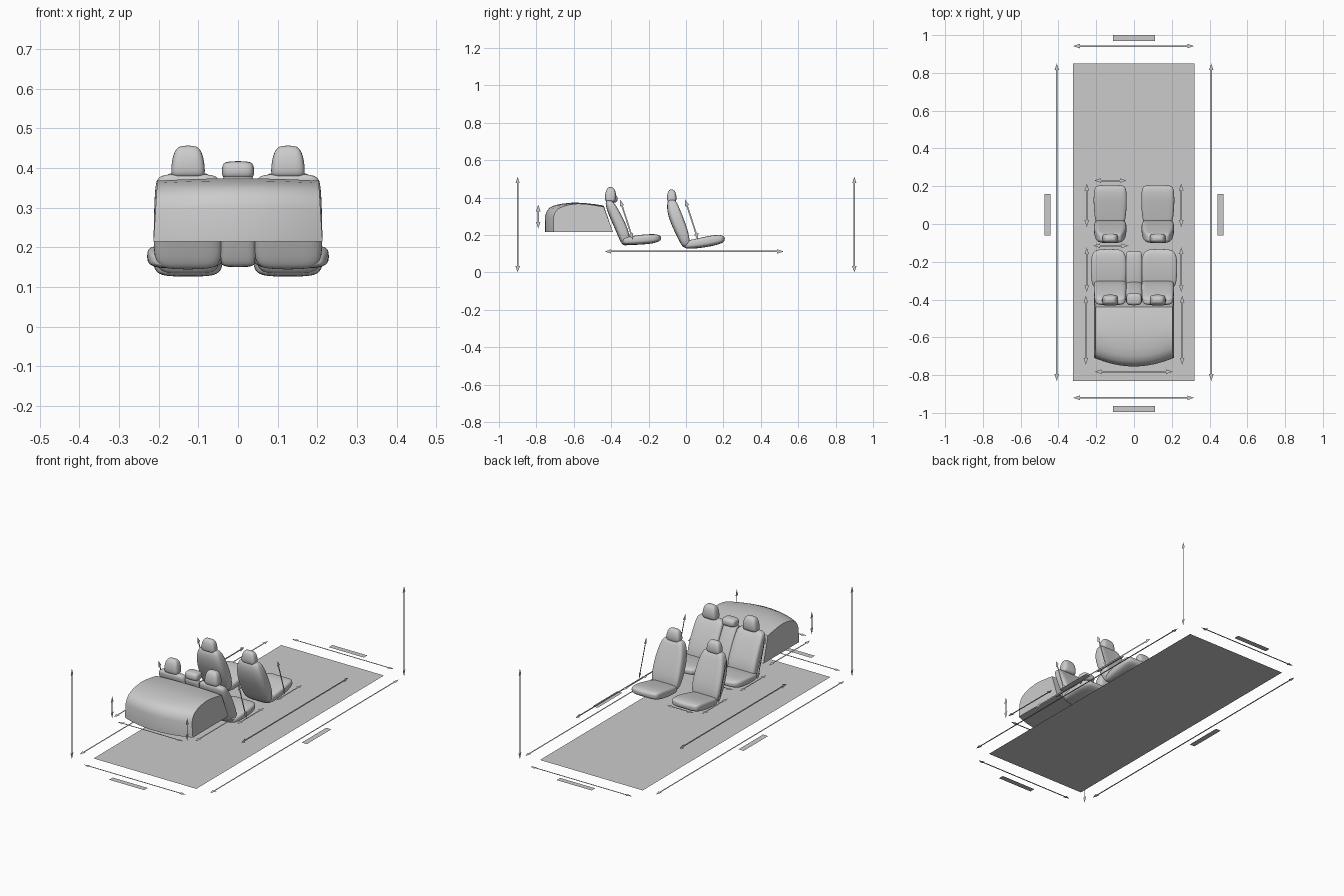
import bpy, bmesh
from math import cos, sin, pi, copysign, radians
from mathutils import Vector


def make_object(name, bm, smooth=None, mirror=False, subdiv=0):
    bmesh.ops.recalc_face_normals(bm, faces=bm.faces)
    me = bpy.data.meshes.new(name)
    bm.to_mesh(me)
    bm.free()
    ob = bpy.data.objects.new(name, me)
    bpy.context.collection.objects.link(ob)
    if mirror:
        ob.modifiers.new("mirror", 'MIRROR').use_mirror_merge = False
    if subdiv:
        m = ob.modifiers.new("subdivision", 'SUBSURF')
        m.levels = m.render_levels = subdiv
    if smooth:
        bpy.ops.object.select_all(action='DESELECT')
        ob.select_set(True)
        bpy.context.view_layer.objects.active = ob
        bpy.ops.object.shade_smooth_by_angle(angle=radians(smooth))
    return ob


def bridge(bm, rings):
    for r, s in zip(rings, rings[1:]):
        for i in range(len(r)):
            j = (i + 1) % len(r)
            bm.faces.new((r[i], r[j], s[j], s[i]))
    bm.faces.new(rings[0])
    bm.faces.new(rings[-1])


def loft(name, axis, cx, sections, bolster=0.0, mirror=True, n=20):
    """Padded shape: rounded sections (position, centre, half width, half depth)."""
    bm = bmesh.new()
    rings = []
    for pos, mid, hx, hd in sections:
        ring = []
        for k in range(n):
            a = 2 * pi * (k + 0.5) / n
            u = copysign(abs(cos(a)) ** 0.5, cos(a))
            v = copysign(abs(sin(a)) ** 0.6, sin(a))
            o = mid + hd * v
            if v > 0:
                o += bolster * (u * u - 0.6) * min(1, hd / 0.025)
            x = cx + hx * u
            ring.append(bm.verts.new((x, o, pos) if axis == 'z' else (x, pos, o)))
        rings.append(ring)
    bridge(bm, rings)
    return make_object(name, bm, 60, mirror, 2)


# Front seats
loft("front_seat_cushion", 'y', 0.126, [
    (-0.012, 0.148, 0.06, 0.012), (0.0, 0.148, 0.078, 0.024), (0.07, 0.158, 0.087, 0.029),
    (0.14, 0.171, 0.089, 0.031), (0.19, 0.179, 0.085, 0.025), (0.208, 0.18, 0.07, 0.012)], 0.006)
loft("front_seat_back", 'z', 0.126, [
    (0.132, 0.0, 0.06, 0.012), (0.15, -0.002, 0.078, 0.026), (0.2, -0.015, 0.088, 0.038),
    (0.28, -0.047, 0.086, 0.043), (0.34, -0.066, 0.076, 0.037), (0.378, -0.073, 0.062, 0.027),
    (0.39, -0.076, 0.045, 0.012)], 0.012)
loft("front_headrest", 'z', 0.126, [
    (0.372, -0.076, 0.036, 0.014), (0.38, -0.076, 0.043, 0.025), (0.41, -0.076, 0.041, 0.026),
    (0.435, -0.077, 0.033, 0.019), (0.444, -0.077, 0.02, 0.008)])

# Rear bench: outer places
loft("rear_seat_cushion", 'y', 0.134, [
    (-0.342, 0.168, 0.07, 0.012), (-0.33, 0.167, 0.088, 0.021), (-0.26, 0.175, 0.097, 0.028),
    (-0.18, 0.181, 0.095, 0.028), (-0.15, 0.184, 0.083, 0.021), (-0.132, 0.184, 0.06, 0.01)], 0.006)
loft("rear_seat_back", 'z', 0.126, [
    (0.144, -0.322, 0.06, 0.012), (0.16, -0.322, 0.085, 0.028), (0.22, -0.337, 0.088, 0.037),
    (0.3, -0.374, 0.086, 0.037), (0.365, -0.404, 0.083, 0.03), (0.387, -0.411, 0.072, 0.014)], 0.01)
loft("rear_headrest", 'z', 0.126, [
    (0.375, -0.404, 0.038, 0.018), (0.385, -0.404, 0.044, 0.03), (0.42, -0.403, 0.041, 0.03),
    (0.446, -0.403, 0.033, 0.022), (0.457, -0.403, 0.02, 0.01)])

# Rear bench: middle place
loft("middle_seat_cushion", 'y', 0.0, [
    (-0.33, 0.168, 0.04, 0.012), (-0.32, 0.168, 0.044, 0.02), (-0.24, 0.177, 0.045, 0.024),
    (-0.16, 0.184, 0.044, 0.02), (-0.142, 0.184, 0.038, 0.01)], 0, False)
loft("middle_seat_back", 'z', 0.0, [
    (0.15, -0.325, 0.04, 0.014), (0.165, -0.326, 0.045, 0.026), (0.25, -0.353, 0.045, 0.031),
    (0.36, -0.404, 0.044, 0.026), (0.384, -0.411, 0.04, 0.014)], 0, False)
loft("middle_headrest", 'z', 0.0, [
    (0.372, -0.398, 0.036, 0.022), (0.382, -0.398, 0.041, 0.033), (0.405, -0.398, 0.041, 0.033),
    (0.418, -0.398, 0.034, 0.022)], 0, False)

# Luggage volume: side profile swept across x, with a bowed rear
profile = [(-0.39, 0.215), (-0.753, 0.215), (-0.754, 0.30), (-0.746, 0.325), (-0.73, 0.346),
           (-0.70, 0.360), (-0.66, 0.368), (-0.60, 0.374), (-0.54, 0.371), (-0.48, 0.364), (-0.44, 0.357)]
bm = bmesh.new()
rings = []
for k in range(17):
    t = -1 + k / 8
    ring = []
    for y, z in profile:
        rear = min(1, max(0, (-0.5 - y) / 0.2))
        x = t * (0.213 - 0.06 * (z - 0.215))
        ring.append(bm.verts.new((x, y + 0.045 * rear * t * t, z - 0.006 * t * t * (z > 0.22))))
    rings.append(ring)
bridge(bm, rings)
make_object("luggage_volume", bm, 30)


# Flat pieces: floor, dimension arrows, blank label plates
def flat(name, points):
    bm = bmesh.new()
    bm.faces.new([bm.verts.new(p) for p in points])
    make_object(name, bm)


def plate(name, c, u, v):
    c, u, v = Vector(c), Vector(u), Vector(v)
    flat(name, [c - u - v, c + u - v, c + u + v, c - u + v])


def arrow(name, a, b, side, shaft=0.004, head=0.012, length=0.035):
    a, b, s = Vector(a), Vector(b), Vector(side)
    d = (b - a).normalized() * length
    flat(name, [a, a + d + s * head, a + d + s * shaft, b - d + s * shaft, b - d + s * head,
                b, b - d - s * head, b - d - s * shaft, a + d - s * shaft, a + d - s * head])


X, Y = (1, 0, 0), (0, 1, 0)
plate("floor", (-0.002, 0.01, 0), (0.322, 0, 0), (0, 0.84, 0))

# Overall width and height
for y, ly in ((0.942, 0.985), (-0.92, -0.98)):
    arrow("width_arrow", (-0.322, y, 0), (0.318, y, 0), Y)
    plate("width_label_plate", (0, ly, 0), (0.11, 0, 0), (0, 0.016, 0))
for s in (-1, 1):
    arrow("height_arrow", (s * 0.41, s * 0.9, 0), (s * 0.41, s * 0.9, 0.512), Y)

# Arrows on both sides
for s in (-1, 1):
    arrow("length_arrow", (s * 0.409, -0.83, 0), (s * 0.409, 0.85, 0), X)
    plate("length_label_plate", (s * 0.457, 0.05, 0), (0.016, 0, 0), (0, 0.11, 0))
    arrow("wheelbase_arrow", (s * 0.325, -0.435, 0.112), (s * 0.325, 0.522, 0.112), (0, 0, 1))
    arrow("front_cushion_arrow", (s * 0.25, -0.015, 0.17), (s * 0.25, 0.213, 0.17), X)
    arrow("rear_cushion_arrow", (s * 0.25, -0.36, 0.17), (s * 0.25, -0.125, 0.17), X)
    arrow("luggage_length_arrow", (s * 0.255, -0.745, 0.22), (s * 0.255, -0.38, 0.22), X)
    arrow("luggage_height_arrow", (s * 0.235, -0.79, 0.235), (s * 0.235, -0.79, 0.362), Y)
    for y in (-0.353, -0.005):
        arrow("seat_back_arrow", (s * 0.25, y, 0.39), (s * 0.25, y + 0.07, 0.174), (0, 0.95, 0.31))

# Seat width and luggage width
arrow("front_seat_width_arrow", (-0.21, 0.23, 0.17), (-0.04, 0.23, 0.17), Y)
arrow("rear_seat_width_arrow", (-0.215, -0.115, 0.17), (-0.03, -0.115, 0.17), Y)
arrow("luggage_width_arrow", (-0.207, -0.782, 0.22), (0.205, -0.782, 0.22), Y)
